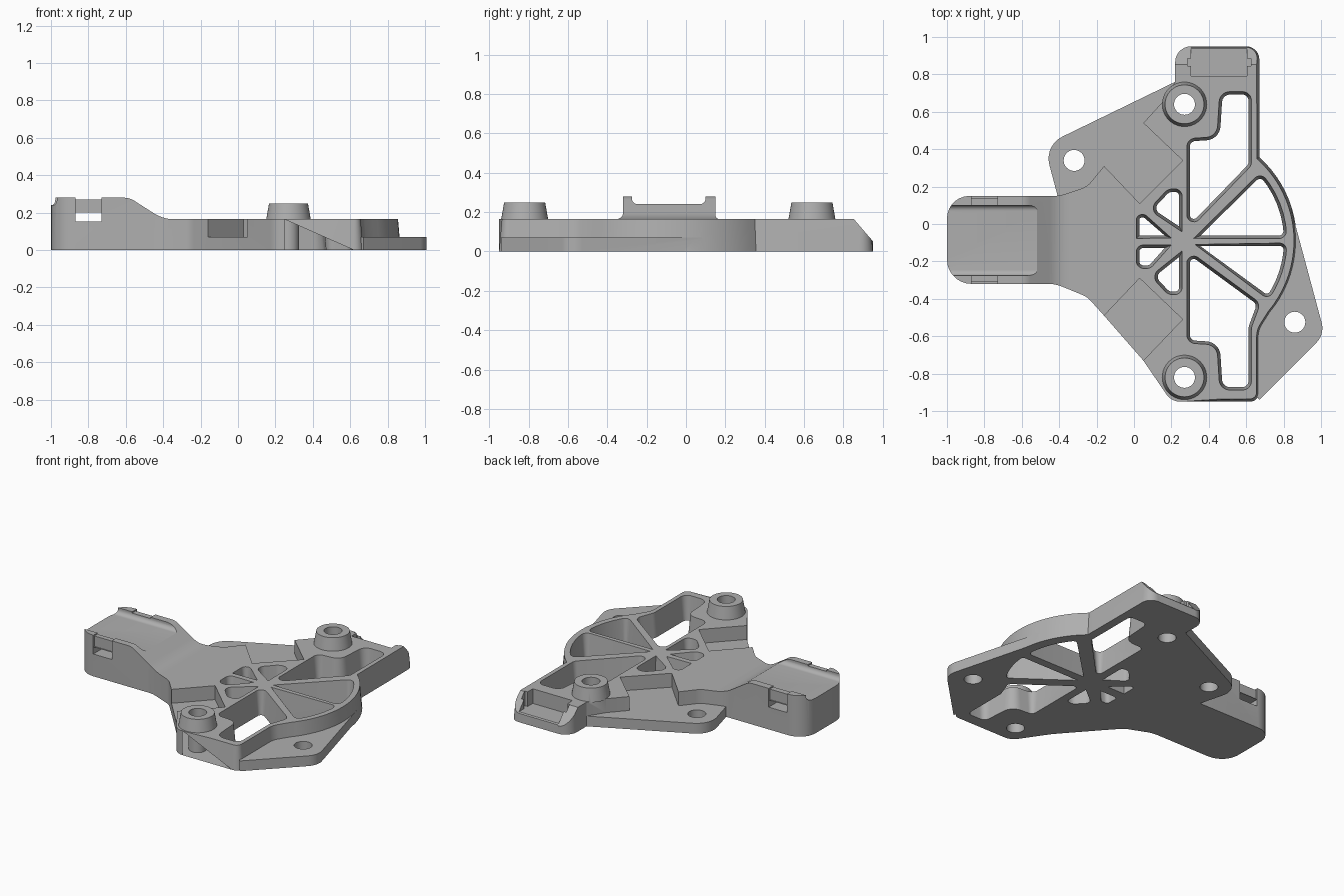
import bpy, bmesh, math
from mathutils import Vector

if "Cube" in bpy.data.objects:
    bpy.data.objects.remove(bpy.data.objects["Cube"], do_unlink=True)

grey = bpy.data.materials.new("plain_grey")
grey.use_nodes = True
colour = (0.43, 0.43, 0.43, 1)
grey.diffuse_color = colour
grey.node_tree.nodes["Principled BSDF"].inputs["Base Color"].default_value = colour


def rounded(points, steps=7):
    """Round each corner given as (x, y, radius); plain (x, y) stays sharp."""
    out = []
    for i, p in enumerate(points):
        c = Vector(p[:2])
        if len(p) < 3:
            out.append(c)
            continue
        a = Vector(points[i - 1][:2]) - c
        b = Vector(points[(i + 1) % len(points)][:2]) - c
        half = a.angle(b) / 2
        t = min(p[2] / math.tan(half), a.length * 0.45, b.length * 0.45)
        r = t * math.tan(half)
        a.normalize()
        b.normalize()
        centre = c + (a + b).normalized() * (r / math.sin(half))
        start, end = c + a * t - centre, c + b * t - centre
        sweep = start.angle_signed(end)
        for k in range(steps + 1):
            ang = -sweep * k / steps
            out.append(centre + Vector((start.x * math.cos(ang) - start.y * math.sin(ang),
                                        start.x * math.sin(ang) + start.y * math.cos(ang))))
    return out


def offset(pts, d, min_x):
    """Move a counterclockwise outline outward by d where x > min_x."""
    out = []
    for i, p in enumerate(pts):
        e1 = (p - pts[i - 1]).normalized()
        e2 = (pts[(i + 1) % len(pts)] - p).normalized()
        n1, n2 = Vector((e1.y, -e1.x)), Vector((e2.y, -e2.x))
        move = (n1 + n2) / max(1 + n1.dot(n2), 0.3)
        out.append(p + move * d if p.x > min_x else p.copy())
    return out


def prism(name, points, lo, hi, draft=0, axis="z", min_x=-9):
    """Extrude a rounded outline along an axis, growing by draft at the far end."""
    pts = rounded(points)
    area = sum(pts[i - 1].x * p.y - p.x * pts[i - 1].y for i, p in enumerate(pts))
    if area < 0:
        pts.reverse()
    place = {"z": lambda u, v, w: (u, v, w),
             "x": lambda u, v, w: (w, u, v),
             "y": lambda u, v, w: (u, w, v)}[axis]
    bm = bmesh.new()
    low = [bm.verts.new(place(p.x, p.y, lo)) for p in pts]
    top = [bm.verts.new(place(p.x, p.y, hi)) for p in offset(pts, draft, min_x)]
    bm.faces.new(low[::-1])
    bm.faces.new(top)
    for i in range(len(pts)):
        bm.faces.new((low[i - 1], low[i], top[i], top[i - 1]))
    bmesh.ops.recalc_face_normals(bm, faces=bm.faces)
    return finish(name, bm)


def cone(name, x, y, r1, r2, lo, hi):
    bm = bmesh.new()
    bmesh.ops.create_cone(bm, cap_ends=True, segments=40, radius1=r1, radius2=r2, depth=hi - lo)
    bmesh.ops.translate(bm, verts=bm.verts, vec=(x, y, (lo + hi) / 2))
    return finish(name, bm)


def box(name, x0, x1, y0, y1, z0, z1):
    return prism(name, [(x0, y0), (x1, y0), (x1, y1), (x0, y1)], z0, z1)


def finish(name, bm):
    mesh = bpy.data.meshes.new(name)
    bm.to_mesh(mesh)
    bm.free()
    mesh.materials.append(grey)
    ob = bpy.data.objects.new(name, mesh)
    bpy.context.collection.objects.link(ob)
    return ob


def arc(r, a0, a1, n, ends=()):
    """Arc about the wheel hub; optional corner radius at both ends."""
    out = []
    for k in range(n + 1):
        a = math.radians(a0 + (a1 - a0) * k / n)
        p = (HUB[0] + r * math.cos(a), HUB[1] + r * math.sin(a))
        out.append(p + tuple(ends) if k in (0, n) else p)
    return out


HUB = (0.27, -0.09)
BOSSES = [(0.27, 0.64), (0.27, -0.82)]
EAR_HOLES = [(-0.32, 0.34), (0.86, -0.525)]

# main body with cable arm, half wheel and end block
body = prism("bracket", [
    (-1, 0.15, 0.12), (-0.4, 0.15, 0.2), (-0.25, 0.2, 0.12), (-0.16, 0.31),
    (0.03, 0.11), (0.26, 0.34), (0.05, 0.54), (0.15, 0.65), (0.22, 0.76),
    (0.22, 0.95, 0.1), (0.67, 0.95, 0.07)]
    + arc(0.6, 48, -40, 20)
    + [(0.67, -0.57, 0.12), (0.67, -0.95, 0.05), (0.2, -0.95, 0.09), (0.05, -0.73),
       (0.26, -0.51), (0.03, -0.29), (-0.16, -0.49), (-0.25, -0.39, 0.12),
       (-0.42, -0.32, 0.2), (-1, -0.32, 0.13)], 0, 0.285, -0.025, min_x=0.3)

cut, add = [], []
# arm ramp and flat top, cable channel, tie slot and tie notches
cut.append(prism("top_cut", [(-1.1, 0.28), (-0.58, 0.28, 0.1), (-0.4, 0.165, 0.2),
                             (1.1, 0.165), (1.1, 0.5), (-1.1, 0.5)], -1.1, 1.1, axis="y"))
cut.append(prism("channel_cut", [(-0.275, 0.4), (-0.275, 0.24, 0.03), (0.1, 0.24, 0.03),
                                 (0.1, 0.4)], -1.1, -0.4, axis="x"))
cut.append(box("tie_slot_cut", -0.87, -0.73, -0.5, 0.5, 0.152, 0.2))
for y0, y1 in ((-0.4, -0.308), (0.138, 0.3)):
    cut.append(box("tie_notch_cut", -0.87, -0.73, y0, y1, 0.2, 0.4))
cut.append(box("tie_dip_cut", -0.87, -0.73, -0.5, 0.5, 0.271, 0.4))

# end block slope and pocket
cut.append(prism("slope_cut", [(0.85, 0.168), (0.96, 0.04), (1.1, 0.04), (1.1, 0.4),
                               (0.85, 0.4)], 0.1, 0.9, axis="x"))
cut.append(box("pocket_cut", 0.305, 0.605, 0.79, 1.1, 0.065, 0.4))
cut.append(box("pocket_clip_cut", 0.285, 0.625, 0.845, 0.885, 0.065, 0.4))

# thin mounting ears and the low step at the front
add.append(prism("back_ear", [(-0.395, 0.1), (-0.48, 0.42, 0.13), (0.22, 0.76),
                              (0.28, 0.34), (0.03, 0.08)], 0, 0.07))
add.append(prism("side_ear", [(0.84, 0.08), (1.02, -0.59, 0.11), (0.67, -0.94),
                              (0.64, -0.9), (0.64, -0.55), (0.82, -0.25)], 0, 0.07))
add.append(prism("front_step", [(-0.17, -0.47), (-0.16, -0.49), (0.05, -0.73),
                                (0.08, -0.74), (0.28, -0.5), (0.03, -0.26)], 0, 0.07))
for x, y in BOSSES:
    add.append(cone("boss", x, y, 0.12, 0.104, 0.16, 0.25))

# windows between the spokes
windows = [
    [(0.3, 0.0, 0.02), (0.3, 0.44, 0.03), (0.46, 0.45, 0.15), (0.475, 0.69, 0.04),
     (0.61, 0.69, 0.03), (0.61, 0.32, 0.03)],
    [(0.3, -0.17, 0.02), (0.655, -0.43, 0.03), (0.61, -0.55, 0.1), (0.61, -0.87, 0.03),
     (0.475, -0.87, 0.04), (0.46, -0.63, 0.15), (0.3, -0.62, 0.03)],
    [(0.36, -0.06)] + arc(0.53, 3.2, 40, 6, (0.04,)),
    [(0.36, -0.12)] + arc(0.53, -3.2, -33, 6, (0.04,)),
    [(0.24, -0.01), (0.24, 0.17, 0.04), (0.19, 0.17, 0.04), (0.105, 0.08, 0.03)],
    [(0.24, -0.18), (0.24, -0.36, 0.04), (0.19, -0.36, 0.04), (0.115, -0.28, 0.03)],
    [(0.16, -0.06), (0.03, -0.06), (0.03, 0.03, 0.02), (0.05, 0.035, 0.02)],
    [(0.16, -0.13), (0.03, -0.13, 0.02), (0.03, -0.22, 0.04), (0.08, -0.22, 0.03)],
]
late = [prism("window_cut", w, -0.02, 0.19, 0.02) for w in windows]
late += [cone("hole_cut", x, y, 0.056, 0.056, -0.1, 0.4) for x, y in BOSSES + EAR_HOLES]

# combine into one casting
for group, op in ((cut, "DIFFERENCE"), (add, "UNION"), (late, "DIFFERENCE")):
    for ob in group:
        ob.hide_render = True
        mod = body.modifiers.new(ob.name, "BOOLEAN")
        mod.object, mod.operation, mod.solver = ob, op, "EXACT"
bpy.context.view_layer.update()
graph = bpy.context.evaluated_depsgraph_get()
mesh = bpy.data.meshes.new_from_object(body.evaluated_get(graph))
body.modifiers.clear()
body.data = mesh
for ob in cut + add + late:
    bpy.data.objects.remove(ob, do_unlink=True)

bpy.ops.object.select_all(action="DESELECT")
body.select_set(True)
bpy.context.view_layer.objects.active = body
bpy.ops.object.shade_smooth_by_angle(angle=math.radians(30))
